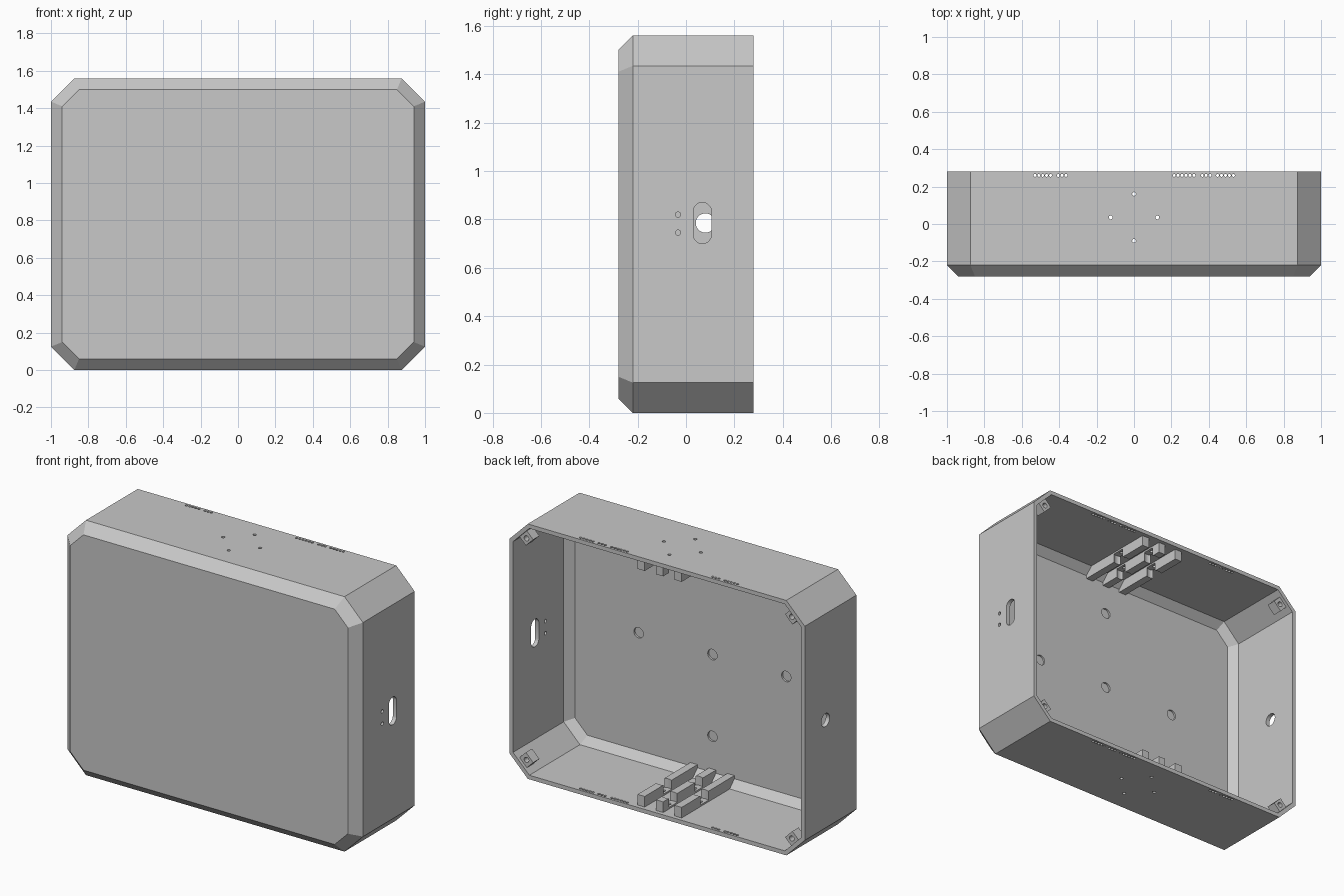
import bpy, bmesh, math
from mathutils import Vector

cube = bpy.data.objects.get("Cube")
if cube:
    bpy.data.objects.remove(cube, do_unlink=True)

H = 1.56          # total height
T = 0.025         # wall thickness
K = 2 - math.sqrt(2)

grey = bpy.data.materials.new("plain grey")
grey.use_nodes = True
grey.diffuse_color = (0.58, 0.58, 0.58, 1)
grey.node_tree.nodes["Principled BSDF"].inputs["Base Color"].default_value = grey.diffuse_color


def make(name, bm):
    bmesh.ops.recalc_face_normals(bm, faces=bm.faces)
    mesh = bpy.data.meshes.new(name)
    bm.to_mesh(mesh)
    bm.free()
    mesh.materials.append(grey)
    obj = bpy.data.objects.new(name, mesh)
    bpy.context.collection.objects.link(obj)
    return obj


def prism(bm, points, sweep):
    """Closed solid from a flat outline swept along a vector."""
    a = [bm.verts.new(p) for p in points]
    b = [bm.verts.new(Vector(p) + Vector(sweep)) for p in points]
    bm.faces.new(a)
    bm.faces.new(b[::-1])
    for i in range(len(a)):
        j = (i + 1) % len(a)
        bm.faces.new((a[i], b[i], b[j], a[j]))


def round_bar(bm, start, sweep, radius, stretch=0.0, sides=24):
    """Cylinder along an axis; stretch pulls it into a slot."""
    start, axis = Vector(start), Vector(sweep).normalized()
    u = Vector((0, 0, 1)) if abs(axis.z) < 0.5 else Vector((1, 0, 0))
    v = axis.cross(u)
    outline = []
    for i in range(sides):
        t = 2 * math.pi * (i + 0.5) / sides
        shift = math.copysign(stretch, math.cos(t))
        outline.append(start + u * (radius * math.cos(t) + shift) + v * radius * math.sin(t))
    prism(bm, outline, sweep)


def cut(obj, cutter):
    mod = obj.modifiers.new("cut", 'BOOLEAN')
    mod.operation, mod.solver, mod.object = 'DIFFERENCE', 'EXACT', cutter
    bpy.ops.object.select_all(action='DESELECT')
    bpy.context.view_layer.objects.active = obj
    obj.select_set(True)
    bpy.ops.object.modifier_apply(modifier=mod.name)


# Shell: nested octagon rings, outside then inside
def ring(bm, inset, y):
    w, h, c = 1 - inset, H / 2 - inset, 0.125 - K * inset
    pts = [(w, h - c), (w - c, h), (c - w, h), (-w, h - c),
           (-w, c - h), (c - w, -h), (w - c, -h), (w, c - h)]
    return [bm.verts.new((x, y, z + H / 2)) for x, z in pts]


inner_bevel = 0.06 - K * T
bm = bmesh.new()
rings = [ring(bm, i, y) for i, y in (
    (0.06, -0.28), (0, -0.22), (0, 0.28), (T, 0.28),
    (T, -0.28 + T + inner_bevel), (T + inner_bevel, -0.28 + T))]
for a, b in zip(rings, rings[1:]):
    for i in range(8):
        j = (i + 1) % 8
        bm.faces.new((a[i], a[j], b[j], b[i]))
bm.faces.new(rings[0])
bm.faces.new(rings[-1])
shell = make("housing_shell", bm)

# Cutter for every opening in the shell
mounts = [(0, 0.16), (-0.125, 0.035), (0.125, 0.035), (0, -0.09)]
bm = bmesh.new()
up = (0, 0, H + 0.2)
for x, y in mounts:
    round_bar(bm, (x, y, -0.1), up, 0.01, sides=16)
for first, count in ((-0.53, 5), (-0.405, 3), (0.215, 6), (0.365, 3), (0.447, 5)):
    for n in range(count):
        round_bar(bm, (first + n * 0.021, 0.26, -0.1), up, 0.008, sides=12)
round_bar(bm, (0.9, 0.0675, 0.785), (0.2, 0, 0), 0.0375, stretch=0.0475)
round_bar(bm, (-1.1, 0.08, 0.785), (0.2, 0, 0), 0.04)
for z in (0.745, 0.82):
    round_bar(bm, (0.9, -0.033, z), (0.2, 0, 0), 0.011, sides=16)
for x, z in ((0, 0), (0.5, 0), (-0.5, 0), (0, 0.5), (0, -0.5)):
    round_bar(bm, (x, -0.267, 0.79 + z), (0, 0.04, 0), 0.032)
openings = make("openings_cutter", bm)
cut(shell, openings)

# Ribs along the floor and ceiling, notched around the mounting holes
bm = bmesh.new()
for x, y in mounts:
    for z in (0.035, H - 0.035 - 0.1):
        round_bar(bm, (x, y, z), (0, 0, 0.1), 0.045)
notches = make("notch_cutter", bm)

profile = [(0.255, 0.012), (0.255, 0.09), (-0.265, 0.09), (-0.265, 0.065), (-0.205, 0.012)]
parts = [shell]
for level in ("lower", "upper"):
    bm = bmesh.new()
    for x in (-0.125, 0, 0.125):
        prism(bm, [(x - 0.024, y, z if level == "lower" else H - z) for y, z in profile],
              (0.048, 0, 0))
    ribs = make(level + "_ribs", bm)
    cut(ribs, notches)
    cut(ribs, openings)
    parts.append(ribs)

# Screw tabs across the four chamfered corners, each with a pilot hole
for sx, side in ((1, "left"), (-1, "right")):
    for sz, level in ((1, "upper"), (-1, "lower")):
        inward = Vector((-sx, 0, -sz)).normalized()
        along = Vector((sx, 0, -sz)).normalized()
        corner = Vector((sx * 0.9375, 0.2, H / 2 + sz * (H / 2 - 0.0625)))
        bm = bmesh.new()
        prism(bm, [corner + inward * d + along * w for d, w in
                   ((0.01, -0.035), (0.01, 0.035), (0.085, 0.035), (0.085, -0.035))],
              (0, 0.06, 0))
        tab = make(f"{level}_{side}_screw_tab", bm)
        bm = bmesh.new()
        round_bar(bm, corner + inward * 0.056 + Vector((0, 0.015, 0)), (0, 0.1, 0), 0.016)
        pilot = make("pilot_cutter", bm)
        cut(tab, pilot)
        bpy.data.objects.remove(pilot, do_unlink=True)
        parts.append(tab)

for cutter in (openings, notches):
    bpy.data.objects.remove(cutter, do_unlink=True)

# Smooth the small round holes and keep every edge crisp
bpy.ops.object.select_all(action='DESELECT')
for obj in parts:
    obj.select_set(True)
bpy.context.view_layer.objects.active = shell
bpy.ops.object.shade_smooth_by_angle(angle=math.radians(31))
